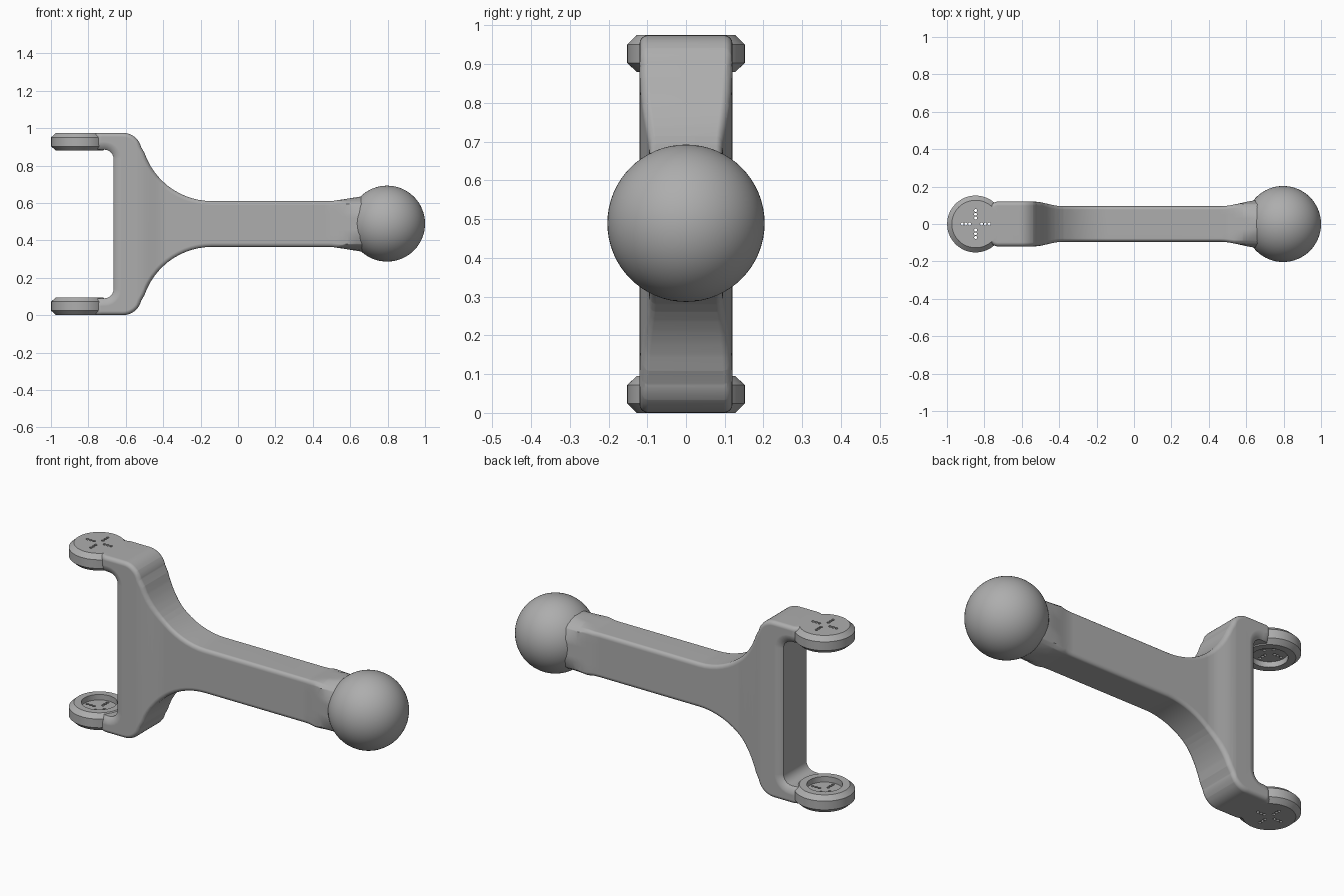
import bpy, bmesh
from math import cos, sin, pi, radians, hypot
from mathutils import Matrix, Vector

cube = bpy.data.objects.get("Cube")
if cube:
    bpy.data.objects.remove(cube)

MID = 0.4875          # height of the symmetry plane
DISC_X = -0.847       # centre of the round fork tips
WIDTH = 0.12          # half width of the fork

grey = bpy.data.materials.new("plain grey")
grey.use_nodes = True
GREY = (0.42, 0.42, 0.42, 1)
grey.diffuse_color = GREY
grey.node_tree.nodes["Principled BSDF"].inputs["Base Color"].default_value = GREY


def make_object(name, bm):
    bmesh.ops.recalc_face_normals(bm, faces=bm.faces)
    mesh = bpy.data.meshes.new(name)
    bm.to_mesh(mesh)
    bm.free()
    mesh.materials.append(grey)
    obj = bpy.data.objects.new(name, mesh)
    bpy.context.collection.objects.link(obj)
    return obj


def arc(cx, cz, r, start, end, n):
    angles = [radians(start + (end - start) * i / n) for i in range(n + 1)]
    return [(cx + r * cos(a), cz + r * sin(a)) for a in angles]


def lathe(bm, x, y, rings, sides):
    """Closed upright solid from (radius, z) rings."""
    loops = [[bm.verts.new((x + r * cos(2 * pi * i / sides), y + r * sin(2 * pi * i / sides), z))
              for i in range(sides)] for r, z in rings]
    for low, high in zip(loops, loops[1:]):
        for i in range(sides):
            j = (i + 1) % sides
            bm.faces.new((low[i], low[j], high[j], high[i]))
    bm.faces.new(loops[0][::-1])
    bm.faces.new(loops[-1])


def boolean(target, tool, operation):
    mod = target.modifiers.new(operation, "BOOLEAN")
    mod.operation, mod.object, mod.solver = operation, tool, "EXACT"
    bpy.context.view_layer.objects.active = target
    bpy.ops.object.modifier_apply(modifier=mod.name)
    bpy.data.objects.remove(tool)


def ramp(x, a, b):
    t = min(max((x - a) / (b - a), 0), 1)
    return t * t * (3 - 2 * t)


def half_width(x):
    neck = 0.02 * (1 - ramp(x, -0.78, -0.73))
    return WIDTH - neck - 0.025 * ramp(x, -0.54, -0.38) + 0.033 * ramp(x, 0.46, 0.68)


# Forked arm: side profile, upper half outside, then mirrored
outer = [(DISC_X, 0.975)] + arc(-0.615, 0.875, 0.1, 90, 13.6, 8)
outer += arc(-0.14, 0.99, 0.38, 193.6, 270, 14)[1:]
outer += [(0.5, 0.61), (0.58, 0.622), (0.66, 0.635), (0.76, 0.637)]
inner = arc(-0.715, 0.835, 0.05, 0, 90, 6) + [(DISC_X, 0.885)]
flip = lambda pts: [(x, 2 * MID - z) for x, z in reversed(pts)]
profile = outer + flip(outer) + flip(inner) + inner

bm = bmesh.new()
base = bm.faces.new([bm.verts.new((x, -WIDTH, z)) for x, z in profile])
moved = bmesh.ops.extrude_face_region(bm, geom=[base])["geom"]
bmesh.ops.translate(bm, vec=(0, 2 * WIDTH, 0), verts=[g for g in moved if isinstance(g, bmesh.types.BMVert)])
if not any(len(f.verts) == len(profile) and f.calc_center_median().y < 0 for f in bm.faces):
    bm.faces.new([v for v in bm.verts if v.co.y < 0])
bmesh.ops.recalc_face_normals(bm, faces=bm.faces)


def rim_edges(inside):
    """Long edges of the two side faces, in the fork opening or outside it."""
    found = []
    for e in bm.edges:
        a, b = (v.co for v in e.verts)
        if abs(a.y - b.y) > 0.001 or abs(abs(a.y) - WIDTH) > 0.001:
            continue
        tip = max(a.x, b.x) < DISC_X + 0.001 or min(a.x, b.x) > 0.75
        opening = max(a.x, b.x) < -0.66 and max(abs(a.z - MID), abs(b.z - MID)) < 0.4
        if not tip and opening == inside:
            found.append(e)
    return found


bmesh.ops.bevel(bm, geom=rim_edges(True), offset=0.02, segments=1, affect="EDGES")
bmesh.ops.bevel(bm, geom=rim_edges(False), offset=0.022, segments=4, profile=0.5, affect="EDGES")


def slice_mesh(co, no, min_x=-2):
    faces = [f for f in bm.faces if min(v.co.x for v in f.verts) > min_x]
    geom = faces + list({e for f in faces for e in f.edges}) + list({v for f in faces for v in f.verts})
    bmesh.ops.bisect_plane(bm, geom=geom, plane_co=co, plane_no=no, dist=1e-5)


# Cross cuts so the sides can taper and flare
for start, step, count in ((-0.78, 0.0125, 5), (-0.54, 0.02, 9), (0.46, 0.025, 11)):
    for i in range(count):
        slice_mesh((start + i * step, 0, 0), (1, 0, 0))
for k in (-0.06, -0.03, 0, 0.03, 0.06):
    slice_mesh((0, k, 0), (0, 1, 0), 0.45)
    slice_mesh((0, 0, MID + k), (0, 0, 1), 0.45)
for v in bm.verts:
    v.co.y *= half_width(v.co.x) / WIDTH
    # Round the section where the arm meets the ball
    if v.co.x > 0.46:
        limit = 0.158 - 0.008 * ramp(v.co.x, 0.46, 0.64)
        r = hypot(v.co.y, v.co.z - MID)
        if r > limit:
            v.co.y *= limit / r
            v.co.z = MID + (v.co.z - MID) * limit / r
arm = make_object("forked_arm", bm)

# Round chamfered tips of the fork, one above and one below
tip_rings = [(0.127, 0.88), (0.152, 0.903), (0.152, 0.951), (0.127, 0.975)]
for rings in (tip_rings, [(r, 2 * MID - z) for r, z in tip_rings[::-1]]):
    bm = bmesh.new()
    lathe(bm, DISC_X, 0, rings, 64)
    boolean(arm, make_object("fork_tip", bm), "UNION")

# Round recesses on the inner faces of the tips
bm = bmesh.new()
lathe(bm, DISC_X, 0, [(0.09, 0.065), (0.09, 0.91)], 48)
boolean(arm, make_object("recess_cutter", bm), "DIFFERENCE")

# Cross of small through holes
bm = bmesh.new()
for dx, dy in ((1, 0), (-1, 0), (0, 1), (0, -1)):
    for d in (0.032, 0.052, 0.072):
        lathe(bm, DISC_X + dx * d, dy * d, [(0.008, -0.1), (0.008, 1.1)], 12)
boolean(arm, make_object("hole_cutter", bm), "DIFFERENCE")

# Ball at the end of the arm
bm = bmesh.new()
bmesh.ops.create_uvsphere(bm, u_segments=64, v_segments=32, radius=0.203,
                          matrix=Matrix.Translation(Vector((0.797, 0, MID + 0.002))))
ball = make_object("ball", bm)

# Smooth shading with crisp edges
for obj in (arm, ball):
    bpy.ops.object.select_all(action="DESELECT")
    obj.select_set(True)
    bpy.context.view_layer.objects.active = obj
    bpy.ops.object.shade_smooth_by_angle(angle=radians(30))
weighted = arm.modifiers.new("Weighted normals", "WEIGHTED_NORMAL")
weighted.keep_sharp = True
